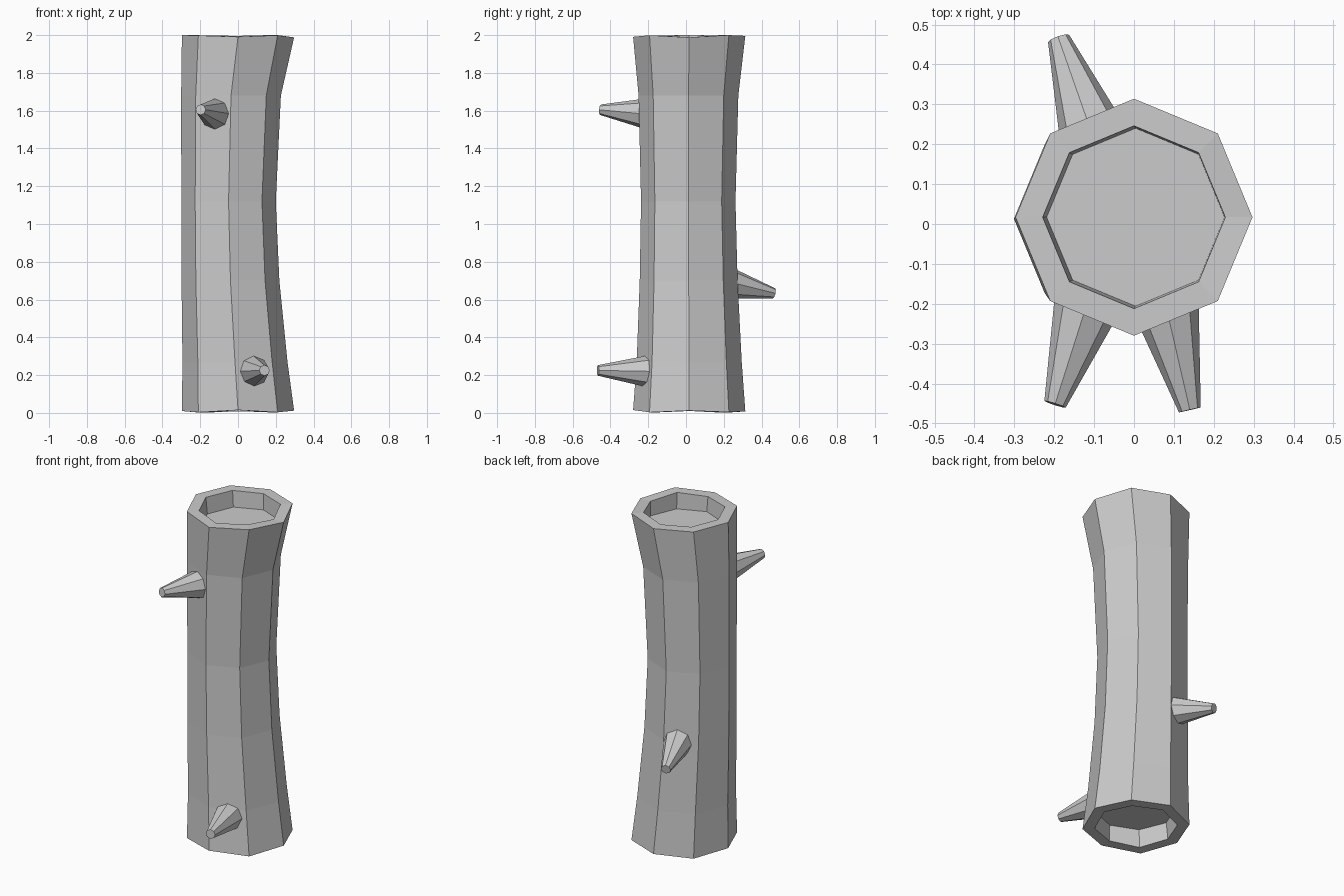
import bpy, bmesh, math
from mathutils import Vector

if "Cube" in bpy.data.objects:
    bpy.data.objects.remove(bpy.data.objects["Cube"])

SIDES = 8


def finish(bm, name):
    bmesh.ops.recalc_face_normals(bm, faces=bm.faces[:])
    mesh = bpy.data.meshes.new(name)
    bm.to_mesh(mesh)
    bm.free()
    obj = bpy.data.objects.new(name, mesh)
    bpy.context.collection.objects.link(obj)
    return obj


def loft(name, rings):
    """Skin a list of vertex-position rings and cap both ends."""
    bm = bmesh.new()
    loops = [[bm.verts.new(p) for p in ring] for ring in rings]
    for a, b in zip(loops, loops[1:]):
        for i in range(SIDES):
            j = (i + 1) % SIDES
            bm.faces.new((a[i], a[j], b[j], b[i]))
    bm.faces.new(loops[0][::-1])
    bm.faces.new(loops[-1])
    return finish(bm, name)


def flat_ring(cx, cy, z, r, wobble=(0,) * SIDES):
    return [(cx + r * math.cos(i * math.tau / SIDES),
             cy + r * math.sin(i * math.tau / SIDES),
             z + wobble[i]) for i in range(SIDES)]


# Uneven sawn ends, one height offset per corner
top_w = (-0.012, 0, -0.004, -0.002, 0, -0.002, -0.009, -0.001)
low_w = (0.012, 0.004, 0.008, 0.002, 0.010, 0.003, 0.015, 0.003)

# Bent trunk with a shallow recess in each end: (centre x, centre y, z, radius)
trunk = [
    flat_ring(0.003, 0.017, 0.11, 0.222),
    flat_ring(0, 0.017, 0.0, 0.230, low_w),
    flat_ring(0, 0.017, 0.0, 0.297, low_w),
    flat_ring(-0.016, 0.017, 0.27, 0.278),
    flat_ring(-0.040, 0.014, 0.70, 0.259),
    flat_ring(-0.050, 0.012, 1.12, 0.250),
    flat_ring(-0.037, 0.013, 1.68, 0.264),
    flat_ring(0, 0.017, 2.0, 0.297, top_w),
    flat_ring(0, 0.017, 2.0, 0.229, top_w),
    flat_ring(0.004, 0.017, 1.90, 0.223),
]
loft("log_trunk", trunk)


# Tapered branch stubs, sunk slightly into the trunk
def stub(name, base, tip, r_base=0.084, r_tip=0.028):
    base, tip = Vector(base), Vector(tip)
    axis = (tip - base).normalized()
    side = axis.cross(Vector((0, 0, 1))).normalized()
    up = side.cross(axis)
    rings = []
    for centre, r in ((base, r_base), (tip, r_tip)):
        rings.append([centre + r * (math.cos(a) * side + math.sin(a) * up)
                      for a in (i * math.tau / SIDES for i in range(SIDES))])
    loft(name, rings)


stub("upper_front_branch", (-0.118, -0.200, 1.583), (-0.198, -0.452, 1.605))
stub("lower_front_branch", (0.080, -0.205, 0.220), (0.140, -0.466, 0.225))
stub("back_branch", (-0.105, 0.225, 0.688), (-0.189, 0.465, 0.633))
